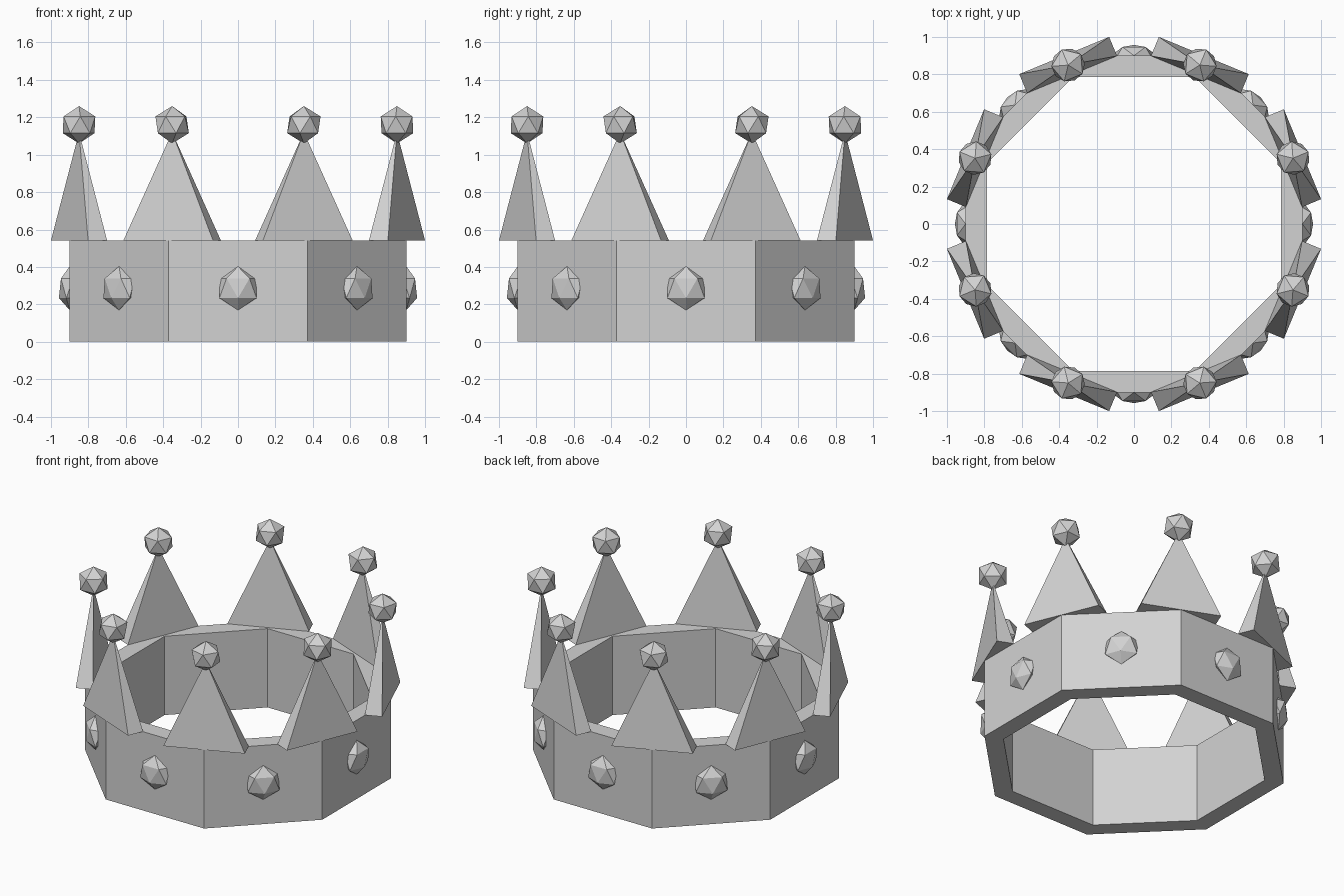
import bpy, bmesh, math
from mathutils import Matrix, Vector

if "Cube" in bpy.data.objects:
    bpy.data.objects.remove(bpy.data.objects["Cube"])

metal = bpy.data.materials.new("plain_grey")
metal.diffuse_color = (0.65, 0.65, 0.65, 1)
metal.use_nodes = True
metal.node_tree.nodes["Principled BSDF"].inputs["Base Color"].default_value = metal.diffuse_color


def add_object(name, bm):
    bmesh.ops.recalc_face_normals(bm, faces=bm.faces)
    mesh = bpy.data.meshes.new(name)
    bm.to_mesh(mesh)
    bm.free()
    mesh.materials.append(metal)
    obj = bpy.data.objects.new(name, mesh)
    bpy.context.collection.objects.link(obj)
    return obj


def place(obj, angle, radius, z):
    obj.location = (radius * math.cos(angle), radius * math.sin(angle), z)
    obj.rotation_euler.z = angle


STEP = math.tau / 8
HALF = STEP / 2
BAND_TOP = 0.54

# Octagonal band, open in the middle
bm = bmesh.new()
profile = [(0.974, 0), (0.974, BAND_TOP), (0.85, BAND_TOP), (0.85, 0)]
rings = [[bm.verts.new((r * math.cos(HALF + i * STEP), r * math.sin(HALF + i * STEP), z))
          for r, z in profile] for i in range(8)]
for i in range(8):
    a, b = rings[i], rings[(i + 1) % 8]
    for j in range(4):
        k = (j + 1) % 4
        bm.faces.new((a[j], b[j], b[k], a[k]))
add_object("band", bm)

for i in range(8):
    corner = HALF + i * STEP
    side = i * STEP

    # Flat pyramid spike over each corner
    bm = bmesh.new()
    base = [bm.verts.new(p) for p in
            [(-0.055, -0.26, 0), (0.055, -0.26, 0), (0.055, 0.26, 0), (-0.055, 0.26, 0)]]
    tip = bm.verts.new((0, 0, 0.58))
    bm.faces.new(base)
    for j in range(4):
        bm.faces.new((base[j], base[(j + 1) % 4], tip))
    place(add_object(f"spike_{i + 1}", bm), corner, 0.92, BAND_TOP)

    # Faceted ball on the spike tip
    bm = bmesh.new()
    bmesh.ops.create_icosphere(bm, subdivisions=1, radius=0.1)
    place(add_object(f"ball_{i + 1}", bm), corner, 0.92, 1.16)

    # Flattened gem on each side, lower point facing outward
    bm = bmesh.new()
    bmesh.ops.create_icosphere(bm, subdivisions=1, radius=0.117)
    bmesh.ops.rotate(bm, verts=bm.verts, matrix=Matrix.Rotation(math.pi, 3, 'Z'))
    bmesh.ops.scale(bm, verts=bm.verts, vec=Vector((0.55, 1, 1)))
    place(add_object(f"gem_{i + 1}", bm), side, 0.9, 0.286)
